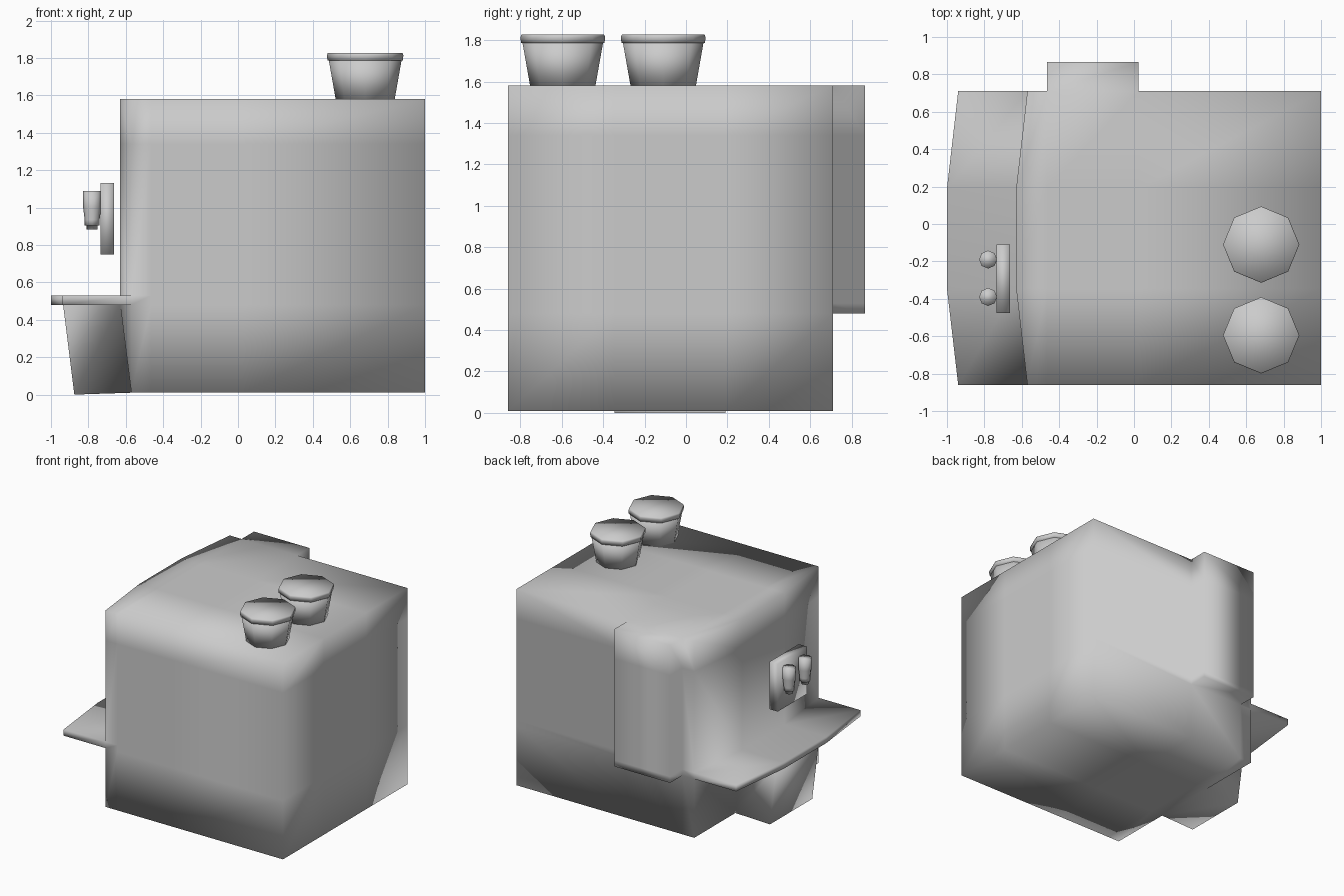
import bpy, bmesh, math
from mathutils import Vector

if "Cube" in bpy.data.objects:
    bpy.data.objects.remove(bpy.data.objects["Cube"])


def finish(bm, name):
    bmesh.ops.recalc_face_normals(bm, faces=bm.faces)
    me = bpy.data.meshes.new(name)
    bm.to_mesh(me)
    bm.free()
    for p in me.polygons:
        p.use_smooth = True
    ob = bpy.data.objects.new(name, me)
    bpy.context.collection.objects.link(ob)
    return ob


def block(xs, ys, zs):
    """Box whose sides are divided at the given coordinates."""
    bm = bmesh.new()
    axes, verts = (xs, ys, zs), {}

    def vert(idx):
        if idx not in verts:
            verts[idx] = bm.verts.new([axes[k][idx[k]] for k in range(3)])
        return verts[idx]

    for k in range(3):
        a, b = (k + 1) % 3, (k + 2) % 3
        for end in (0, len(axes[k]) - 1):
            for i in range(len(axes[a]) - 1):
                for j in range(len(axes[b]) - 1):
                    quad = []
                    for di, dj in ((0, 0), (1, 0), (1, 1), (0, 1)):
                        idx = [0, 0, 0]
                        idx[k], idx[a], idx[b] = end, i + di, j + dj
                        quad.append(vert(tuple(idx)))
                    bm.faces.new(quad)
    return bm


def extrude(bm, test, offset):
    """Pull out the faces whose centre passes the test; return new vertices."""
    faces = [f for f in bm.faces if test(f.calc_center_median())]
    geom = bmesh.ops.extrude_face_region(bm, geom=faces)["geom"]
    new = [g for g in geom if isinstance(g, bmesh.types.BMVert)]
    old = [f for f in faces if f.is_valid]
    if old:
        bmesh.ops.delete(bm, geom=old, context='FACES')
    bmesh.ops.translate(bm, verts=new, vec=Vector(offset))
    return new


def lathe(name, profile, x, y, sides=8):
    """Closed turned shape from (radius, z) points."""
    bm = bmesh.new()
    rings = [[bm.verts.new((x + r * math.cos(2 * math.pi * i / sides),
                            y + r * math.sin(2 * math.pi * i / sides), z))
              for i in range(sides)] for r, z in profile]
    for lo, hi in zip(rings, rings[1:]):
        for i in range(sides):
            j = (i + 1) % sides
            bm.faces.new((lo[i], lo[j], hi[j], hi[i]))
    bm.faces.new(rings[0][::-1])
    bm.faces.new(rings[-1])
    return finish(bm, name)


# Main body, with its left wall bowed outward above the base
bm = block((-0.57, -0.465, 0.025, 1.0), (-0.86, -0.345, 0.19, 0.71),
           (0.01, 0.48, 0.53, 1.34, 1.58))
for v in bm.verts:
    if v.co.x < -0.56 and abs(v.co.y + 0.08) < 0.4 and v.co.z > 0.4:
        v.co.x = -0.63

# Back duct, flush with the roof
extrude(bm, lambda c: c.y > 0.70 and -0.46 < c.x < 0.02 and c.z > 0.48, (0, 0.155, 0))
# Counter shelf along the left wall
extrude(bm, lambda c: c.x < -0.56 and 0.48 < c.z < 0.53, (-0.37, 0, 0))
# Support below the shelf
for v in extrude(bm, lambda c: c.x < -0.56 and c.z < 0.4 and abs(c.y + 0.08) < 0.1,
                 (-0.305, 0, 0)):
    if v.co.z < 0.1:
        v.co.z = 0.0
finish(bm, "main_body")

# Dispenser panel with two nozzles
finish(block((-0.735, -0.663), (-0.477, -0.11), (0.75, 1.13)), "dispenser_panel")
for i, y in enumerate((-0.39, -0.19)):
    lathe(f"nozzle_{i}", ((0.029, 0.882), (0.029, 0.905), (0.04, 0.905),
                          (0.04, 0.935), (0.048, 1.0), (0.048, 1.088)), -0.78, y)

# Roof vents: tapered pots with lids
for i, y in enumerate((-0.11, -0.595)):
    lathe(f"vent_pot_{i}", ((0.157, 1.575), (0.195, 1.79)), 0.68, y)
    lathe(f"vent_lid_{i}", ((0.202, 1.785), (0.204, 1.815), (0.2, 1.826)), 0.68, y)
